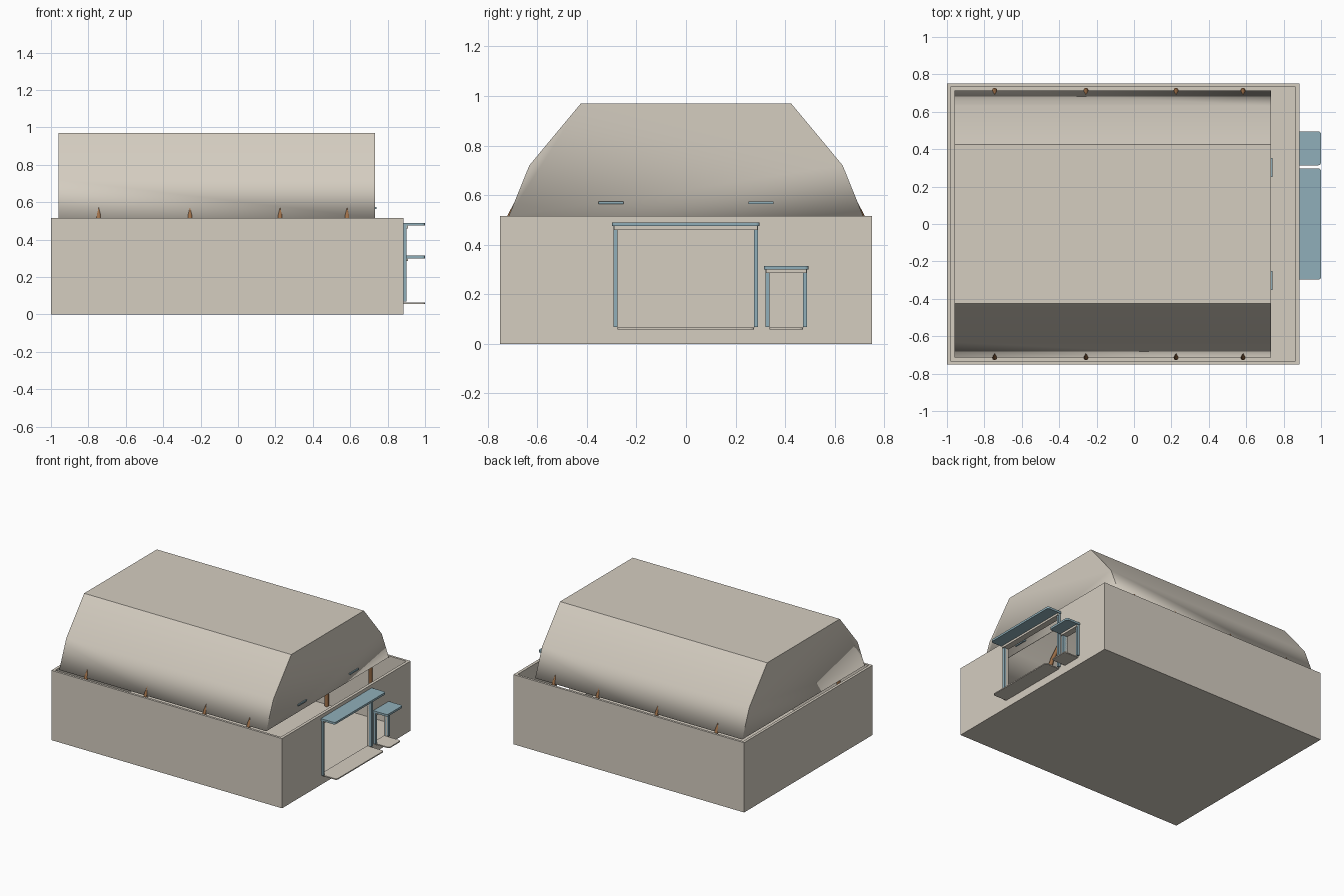
import bpy, bmesh, math

if "Cube" in bpy.data.objects:
    bpy.data.objects.remove(bpy.data.objects["Cube"], do_unlink=True)


def material(name, color):
    m = bpy.data.materials.new(name)
    m.use_nodes = True
    m.diffuse_color = (*color, 1)
    m.node_tree.nodes["Principled BSDF"].inputs["Base Color"].default_value = (*color, 1)
    return m


BEIGE = material("warm beige", (0.66, 0.61, 0.53))
BLUE = material("dusty blue", (0.28, 0.43, 0.49))
BROWN = material("wood brown", (0.36, 0.17, 0.07))


def finish(name, bm, mat):
    mesh = bpy.data.meshes.new(name)
    bm.to_mesh(mesh)
    bm.free()
    obj = bpy.data.objects.new(name, mesh)
    bpy.context.collection.objects.link(obj)
    mesh.materials.append(mat)
    return obj


def box(name, x, y, z, mat, round_corners=0):
    """Box from (min, max) ranges, optionally rounding its outer vertical edges."""
    bm = bmesh.new()
    bmesh.ops.create_cube(bm, size=1)
    for v in bm.verts:
        v.co = [r[0] + (c + 0.5) * (r[1] - r[0]) for c, r in zip(v.co, (x, y, z))]
    if round_corners:
        edges = [e for e in bm.edges if all(abs(v.co.x - x[1]) < 1e-5 for v in e.verts)
                 and abs(e.verts[0].co.z - e.verts[1].co.z) > 1e-5]
        bmesh.ops.bevel(bm, geom=edges, offset=round_corners, segments=4,
                        profile=0.5, affect='EDGES')
    return finish(name, bm, mat)


def cut(target, cutter):
    mod = target.modifiers.new("cut", 'BOOLEAN')
    mod.operation = 'DIFFERENCE'
    mod.solver = 'EXACT'
    mod.object = cutter
    bpy.context.view_layer.objects.active = target
    bpy.ops.object.modifier_apply(modifier=mod.name)
    bpy.data.objects.remove(cutter, do_unlink=True)


# Open-topped wall enclosure with floor
WALL_X = 0.885
RIM = 0.515
walls = box("walls", (-1, WALL_X), (-0.75, 0.75), (0, RIM), BEIGE)
cut(walls, box("cavity", (-0.98, 0.863), (-0.733, 0.733), (0.02, 0.8), BEIGE))


# Serving hatches: opening, jambs, lintel, awning and sill
def hatch(label, y0, y1, top):
    jamb = 0.016
    cut(walls, box("opening", (0.8, 1), (y0 + jamb, y1 - jamb), (0.065, top - 0.03), BEIGE))
    for side, y in (("right", y0), ("left", y1 - jamb)):
        box(f"{label}_{side}_jamb", (WALL_X - 0.015, WALL_X + 0.016), (y, y + jamb),
            (0.068, top - 0.015), BLUE)
    box(f"{label}_lintel", (WALL_X - 0.015, WALL_X + 0.024), (y0 + 0.002, y1 - 0.002),
        (top - 0.03, top - 0.015), BEIGE)
    box(f"{label}_awning", (WALL_X, 1), (y0 - 0.006, y1 + 0.007),
        (top - 0.015, top), BLUE, 0.015)
    box(f"{label}_sill", (0.865, 1), (y0 + jamb, y1 - jamb), (0.057, 0.065), BEIGE, 0.015)


hatch("large_hatch", -0.292, 0.29, 0.49)
hatch("small_hatch", 0.32, 0.488, 0.315)

# Faceted roof canopy, open underneath
half = [(0.715, RIM), (0.632, 0.72), (0.424, 0.97)]
outline = half + [(-y, z) for y, z in reversed(half)]
bm = bmesh.new()
end = bm.faces.new([bm.verts.new((-0.96, y, z)) for y, z in outline])
ext = bmesh.ops.extrude_face_region(bm, geom=[end], use_keep_orig=True)
for v in ext["geom"]:
    if isinstance(v, bmesh.types.BMVert):
        v.co.x = 0.732
bmesh.ops.recalc_face_normals(bm, faces=bm.faces)
under = [f for f in bm.faces if all(abs(v.co.z - RIM) < 1e-4 for v in f.verts)]
bmesh.ops.delete(bm, geom=under, context='FACES')
canopy = finish("canopy", bm, BEIGE)
bpy.ops.object.select_all(action='DESELECT')
canopy.select_set(True)
bpy.context.view_layer.objects.active = canopy
bpy.ops.object.shade_smooth_by_angle(angle=math.radians(30))
shell = canopy.modifiers.new("shell", 'SOLIDIFY')
shell.thickness = 0.004
shell.offset = -1

# Vent slats on the canopy end
for side, y in (("right", -0.352), ("left", 0.252)):
    box(f"{side}_vent_slat", (0.728, 0.741), (y, y + 0.1), (0.564, 0.574), BLUE)

# Wooden hoops carrying the canopy
arch = [(0.714, 0.02), (0.714, 0.5), (0.584, 0.75), (0.405, 0.945)]
arch += [(-y, z) for y, z in reversed(arch)]
for i, x in enumerate((-0.745, -0.257, 0.225, 0.583)):
    curve = bpy.data.curves.new(f"hoop_{i + 1}", 'CURVE')
    curve.dimensions = '3D'
    curve.bevel_depth = 0.014
    curve.bevel_resolution = 2
    curve.use_fill_caps = True
    spline = curve.splines.new('POLY')
    spline.points.add(len(arch) - 1)
    for p, (y, z) in zip(spline.points, arch):
        p.co = (x, y, z, 1)
    curve.materials.append(BROWN)
    bpy.context.collection.objects.link(bpy.data.objects.new(curve.name, curve))
